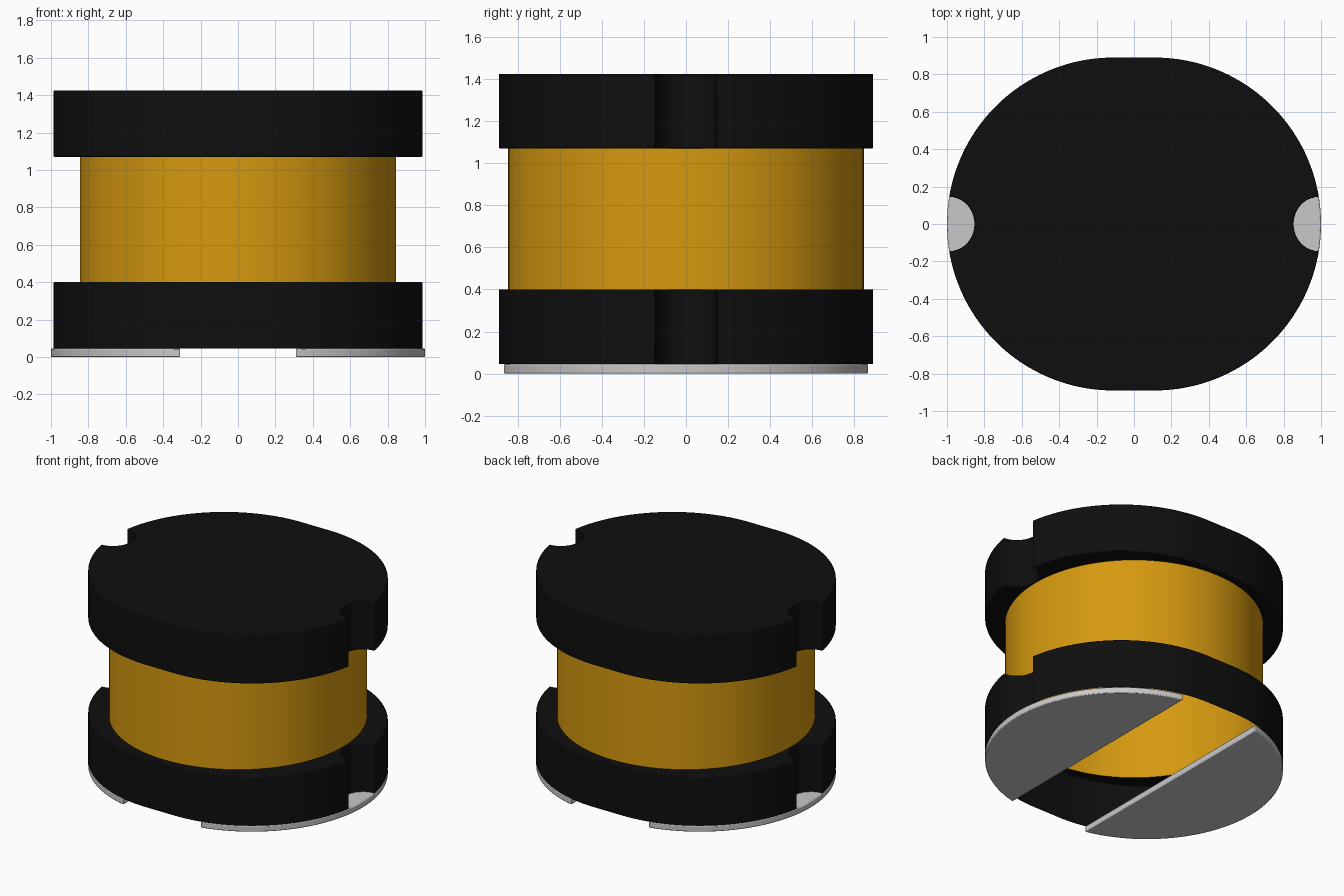
import bpy, bmesh, math

cube = bpy.data.objects.get("Cube")
if cube:
    bpy.data.objects.remove(cube, do_unlink=True)

R, OFF = 0.89, 0.11          # end arc radius and arc centre offset of the outline
NOTCH, TUBE = 0.145, 0.845   # side notch radius, winding radius


def material(name, rgb, rough):
    m = bpy.data.materials.new(name)
    m.use_nodes = True
    m.diffuse_color = (*rgb, 1)
    b = m.node_tree.nodes["Principled BSDF"]
    b.inputs["Base Color"].default_value = (*rgb, 1)
    b.inputs["Roughness"].default_value = rough
    return m


BLACK = material("ferrite black", (0.0045, 0.0045, 0.0045), 0.7)
COPPER = material("copper amber", (0.67, 0.32, 0.005), 0.5)
SILVER = material("solder silver", (0.58, 0.58, 0.58), 0.5)


def finish(name, bm, mat, bevel=0.0):
    bmesh.ops.recalc_face_normals(bm, faces=bm.faces[:])
    me = bpy.data.meshes.new(name)
    bm.to_mesh(me)
    bm.free()
    me.materials.append(mat)
    ob = bpy.data.objects.new(name, me)
    bpy.context.collection.objects.link(ob)
    bpy.ops.object.select_all(action='DESELECT')
    ob.select_set(True)
    bpy.context.view_layer.objects.active = ob
    bpy.ops.object.shade_smooth_by_angle(angle=math.radians(35))
    if bevel:
        mod = ob.modifiers.new("edge_round", 'BEVEL')
        mod.width, mod.segments = bevel, 2
        mod.limit_method, mod.angle_limit = 'ANGLE', math.radians(60)
    return ob


def arc(cx, r, a0, a1, n):
    return [(cx + r * math.cos(a0 + (a1 - a0) * i / n),
             r * math.sin(a0 + (a1 - a0) * i / n)) for i in range(n + 1)]


def ring_edges(bm, pts, z):
    vs = [bm.verts.new((x, y, z)) for x, y in pts]
    return vs, [bm.edges.new((vs[i], vs[(i + 1) % len(vs)])) for i in range(len(vs))]


def walls(bm, lo, hi):
    n = len(lo)
    for i in range(n):
        j = (i + 1) % n
        bm.faces.new((lo[i], lo[j], hi[j], hi[i]))


# Flange outline: two end arcs joined by short flats, with a round notch in each end
a = math.asin(NOTCH / R)
corner_x = OFF + R * math.cos(a)
cx = corner_x                # notch centre sits on the corner line
half = arc(OFF, R, a, math.pi / 2, 40)
notch = arc(cx, NOTCH, 1.5 * math.pi, 0.5 * math.pi, 20)
notch = [(x + 0.01 * math.sin(math.pi * i / 20), y) for i, (x, y) in enumerate(notch)]
right_side = [(x, -y) for x, y in reversed(half)] + notch[1:-1] + half
outline = right_side + [(-x, -y) for x, y in right_side]
circle = arc(0, TUBE, 0, 2 * math.pi, 96)[:-1]


def flange(name, z_ring, z_far, capped):
    """Hollow shell: ring around the winding, outer wall, optional outer cap."""
    bm = bmesh.new()
    outer, e1 = ring_edges(bm, outline, z_ring)
    inner, e2 = ring_edges(bm, circle, z_ring)
    bmesh.ops.triangle_fill(bm, edges=e1 + e2, use_beauty=True, normal=(0, 0, 1))
    far, _ = ring_edges(bm, outline, z_far)
    walls(bm, outer, far)
    if capped:
        bm.faces.new(far)
    return finish(name, bm, BLACK, 0.006)


flange("upper_flange", 1.07, 1.425, True)
flange("lower_flange", 0.40, 0.045, False)

# Open winding tube between the flanges
bm = bmesh.new()
lo, _ = ring_edges(bm, circle, 0.40)
hi, _ = ring_edges(bm, circle, 1.07)
walls(bm, lo, hi)
finish("winding", bm, COPPER)

# Contact plates under each end, leaving a straight gap between them
PAD_X = 0.31
pa = math.acos((PAD_X - OFF) / R)
for name, s in (("left_contact", 1), ("right_contact", -1)):
    pts = [(s * x, y) for x, y in arc(OFF, R, -pa, pa, 72)]
    bm = bmesh.new()
    lo, _ = ring_edges(bm, pts, 0.0)
    hi, _ = ring_edges(bm, pts, 0.045)
    walls(bm, lo, hi)
    bm.faces.new(lo)
    bm.faces.new(hi)
    finish(name, bm, SILVER, 0.006)
